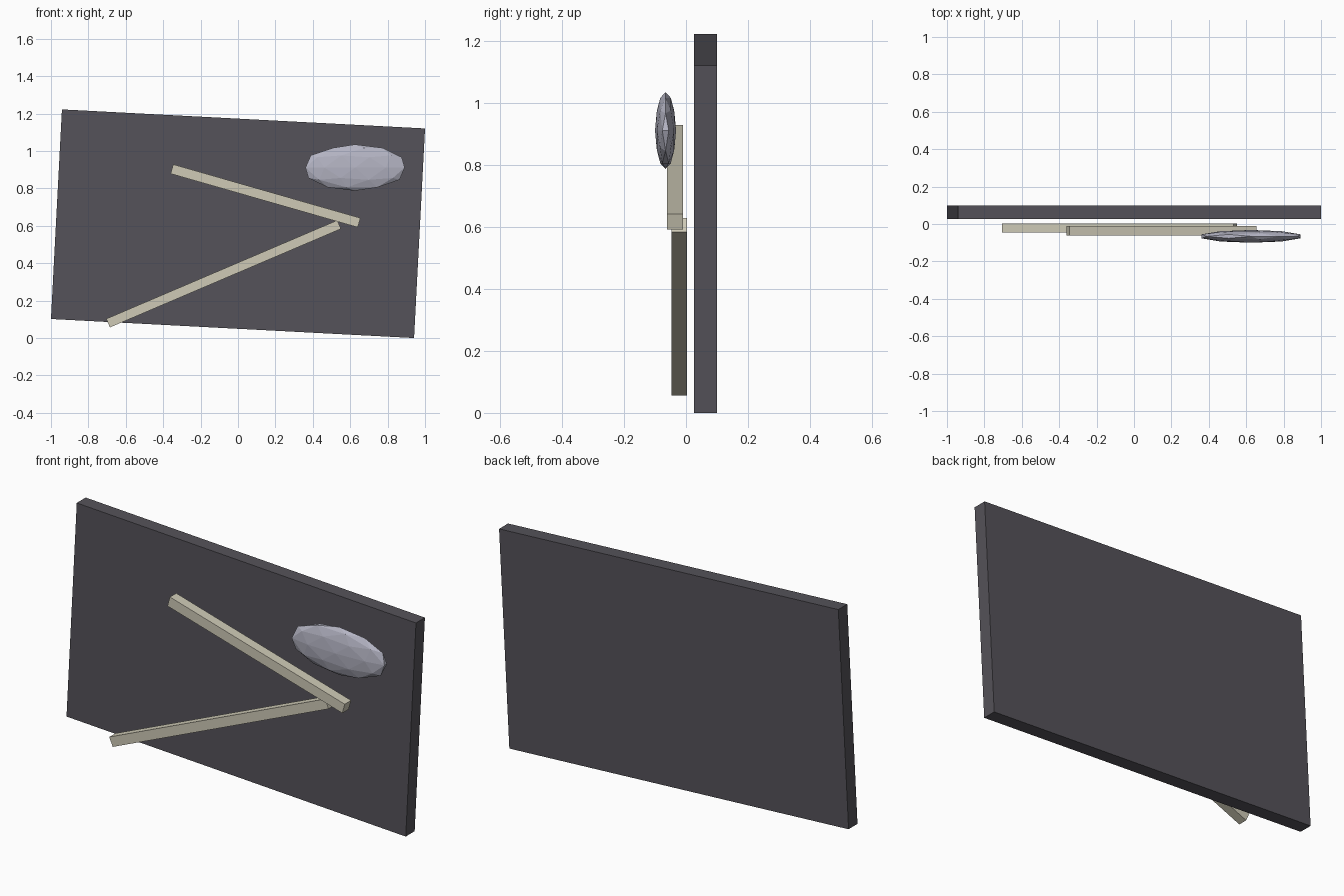
import bpy
from math import radians

if "Cube" in bpy.data.objects:
    bpy.data.objects.remove(bpy.data.objects["Cube"])


def material(name, rgb):
    m = bpy.data.materials.new(name)
    m.diffuse_color = (*rgb, 1)
    m.use_nodes = True
    m.node_tree.nodes["Principled BSDF"].inputs["Base Color"].default_value = m.diffuse_color
    return m


def slab(name, centre, size, tilt, mat):
    # box tilted in the plane of the board (positive = right end up)
    bpy.ops.mesh.primitive_cube_add(size=1, location=centre, rotation=(0, -radians(tilt), 0))
    ob = bpy.context.object
    ob.name = name
    ob.scale = size
    ob.data.materials.append(mat)
    return ob


slate = material("slate", (0.09, 0.085, 0.10))
bone = material("bone", (0.62, 0.59, 0.47))
stone = material("stone", (0.46, 0.46, 0.55))

# Tilted backing board
slab("board", (0, 0.063, 0.611), (1.944, 0.073, 1.122), -3, slate)

# Two crossing sticks in front of the board
slab("upper_stick", (0.147, -0.036, 0.760), (1.041, 0.052, 0.052), -16, bone)
slab("lower_stick", (-0.077, -0.021, 0.343), (1.343, 0.050, 0.050), 23.1, bone)

# Flattened low-poly pebble
bpy.ops.mesh.primitive_ico_sphere_add(subdivisions=2, radius=1, location=(0.626, -0.066, 0.911))
pebble = bpy.context.object
pebble.name = "pebble"
pebble.scale = (0.279, 0.034, 0.124)
pebble.data.materials.append(stone)
